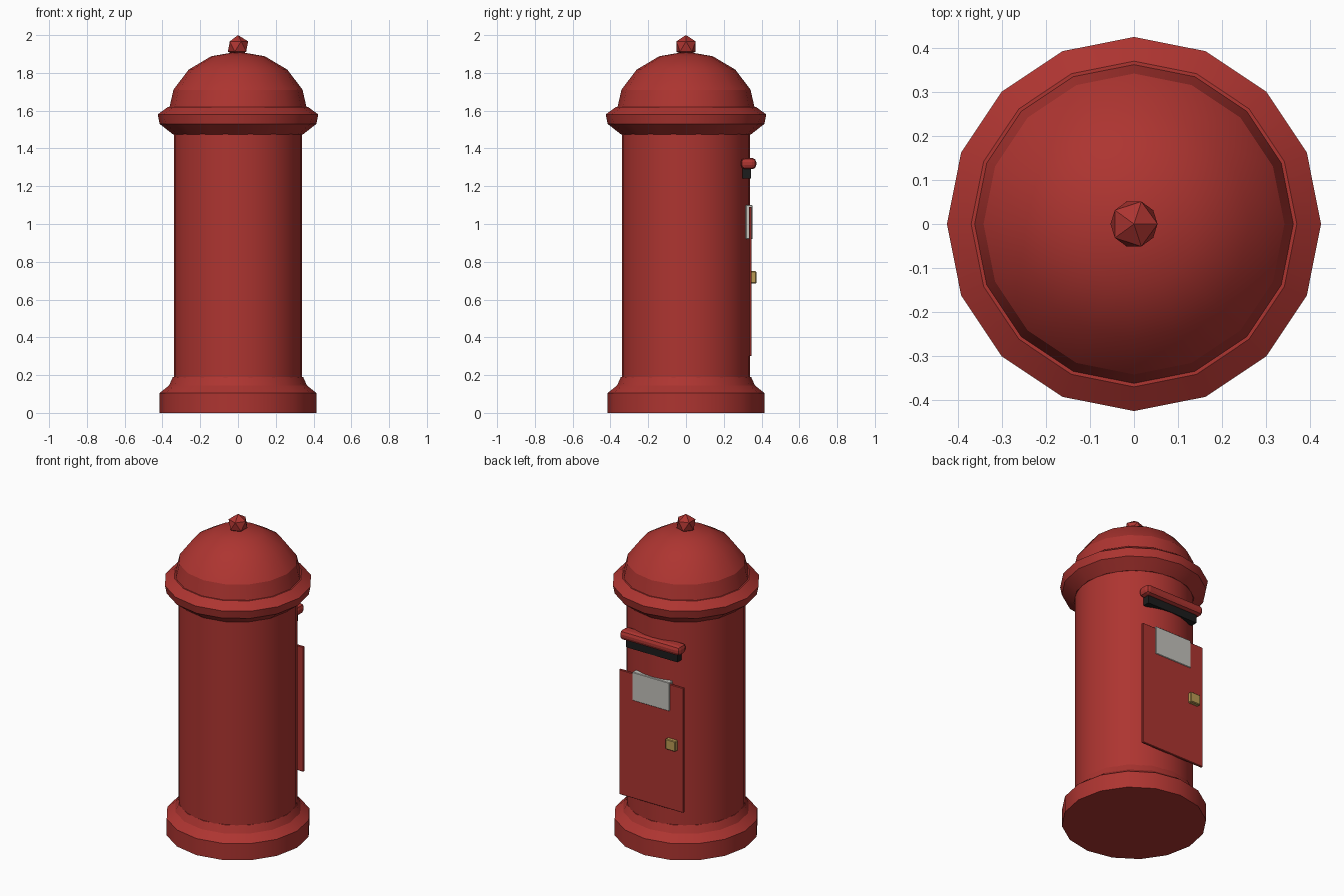
import bpy, bmesh, math

if "Cube" in bpy.data.objects:
    bpy.data.objects.remove(bpy.data.objects["Cube"])


def material(name, rgb):
    m = bpy.data.materials.new(name)
    m.diffuse_color = (*rgb, 1)
    m.use_nodes = True
    m.node_tree.nodes["Principled BSDF"].inputs["Base Color"].default_value = m.diffuse_color
    return m


RED = material("red_paint", (0.42, 0.035, 0.03))
BLACK = material("black", (0.012, 0.012, 0.012))
PALE = material("pale_card", (0.55, 0.54, 0.5))
BRASS = material("brass", (0.5, 0.33, 0.09))


def finish(name, bm, mat, smooth=None):
    bmesh.ops.recalc_face_normals(bm, faces=bm.faces)
    me = bpy.data.meshes.new(name)
    bm.to_mesh(me)
    bm.free()
    ob = bpy.data.objects.new(name, me)
    bpy.context.collection.objects.link(ob)
    me.materials.append(mat)
    if smooth:
        bpy.ops.object.select_all(action='DESELECT')
        ob.select_set(True)
        bpy.context.view_layer.objects.active = ob
        bpy.ops.object.shade_smooth_by_angle(angle=math.radians(smooth))
    return ob


def lathe(name, profile, sides, mat, smooth):
    """Turn a profile of (radius, z) points around the z axis."""
    bm = bmesh.new()
    vs = [bm.verts.new((r, 0, z)) for r, z in profile]
    edges = [bm.edges.new(p) for p in zip(vs, vs[1:])]
    bmesh.ops.spin(bm, geom=vs + edges, cent=(0, 0, 0), axis=(0, 0, 1),
                   angle=2 * math.pi, steps=sides, use_duplicate=False)
    bmesh.ops.remove_doubles(bm, verts=bm.verts, dist=0.0005)
    return finish(name, bm, mat, smooth)


def box(name, x, y, z, mat, bevel=0.0, segments=1):
    """Box from (min, max) pairs, with optional bevelled edges."""
    bm = bmesh.new()
    bmesh.ops.create_cube(bm, size=1)
    for v in bm.verts:
        v.co = [lo + (hi - lo) * (c + 0.5) for c, (lo, hi) in zip(v.co, (x, y, z))]
    if bevel:
        bmesh.ops.bevel(bm, geom=bm.edges[:], offset=bevel, segments=segments,
                        profile=0.5, affect='EDGES')
    return finish(name, bm, mat)


# Stepped base, column and domed cap
lathe("base", [(0, 0), (0.415, 0), (0.415, 0.105), (0.365, 0.145),
               (0.345, 0.19), (0, 0.19)], 16, RED, 24)
lathe("column", [(0, 0.15), (0.34, 0.15), (0.34, 1.5), (0, 1.5)], 32, RED, 30)
lathe("cap_rim", [(0, 1.475), (0.345, 1.475), (0.415, 1.53), (0.425, 1.58),
                  (0.37, 1.62), (0, 1.62)], 16, RED, 24)
dome = [(0.37 * math.cos(a), 1.585 + 0.328 * math.sin(a))
        for a in (math.radians(22.5 * i) for i in range(5))]
lathe("dome", [(0, 1.585)] + dome, 16, RED, 24)

# Faceted knob on top
bm = bmesh.new()
bmesh.ops.create_icosphere(bm, subdivisions=1, radius=0.06)
bmesh.ops.translate(bm, verts=bm.verts, vec=(0, 0, 1.94))
finish("knob", bm, RED)

# Posting slot with its rounded hood
box("slot", (-0.18, 0.18), (0.30, 0.343), (1.24, 1.30), BLACK)
box("slot_hood", (-0.21, 0.21), (0.29, 0.372), (1.29, 1.35), RED, 0.022, 2)

# Door, notice plate and lock
box("door", (-0.225, 0.225), (0.333, 0.348), (0.30, 1.09), RED, 0.003)
box("notice_plate", (-0.13, 0.13), (0.316, 0.352), (0.92, 1.10), PALE, 0.003)
box("lock", (-0.185, -0.115), (0.34, 0.372), (0.685, 0.75), BRASS, 0.004)
